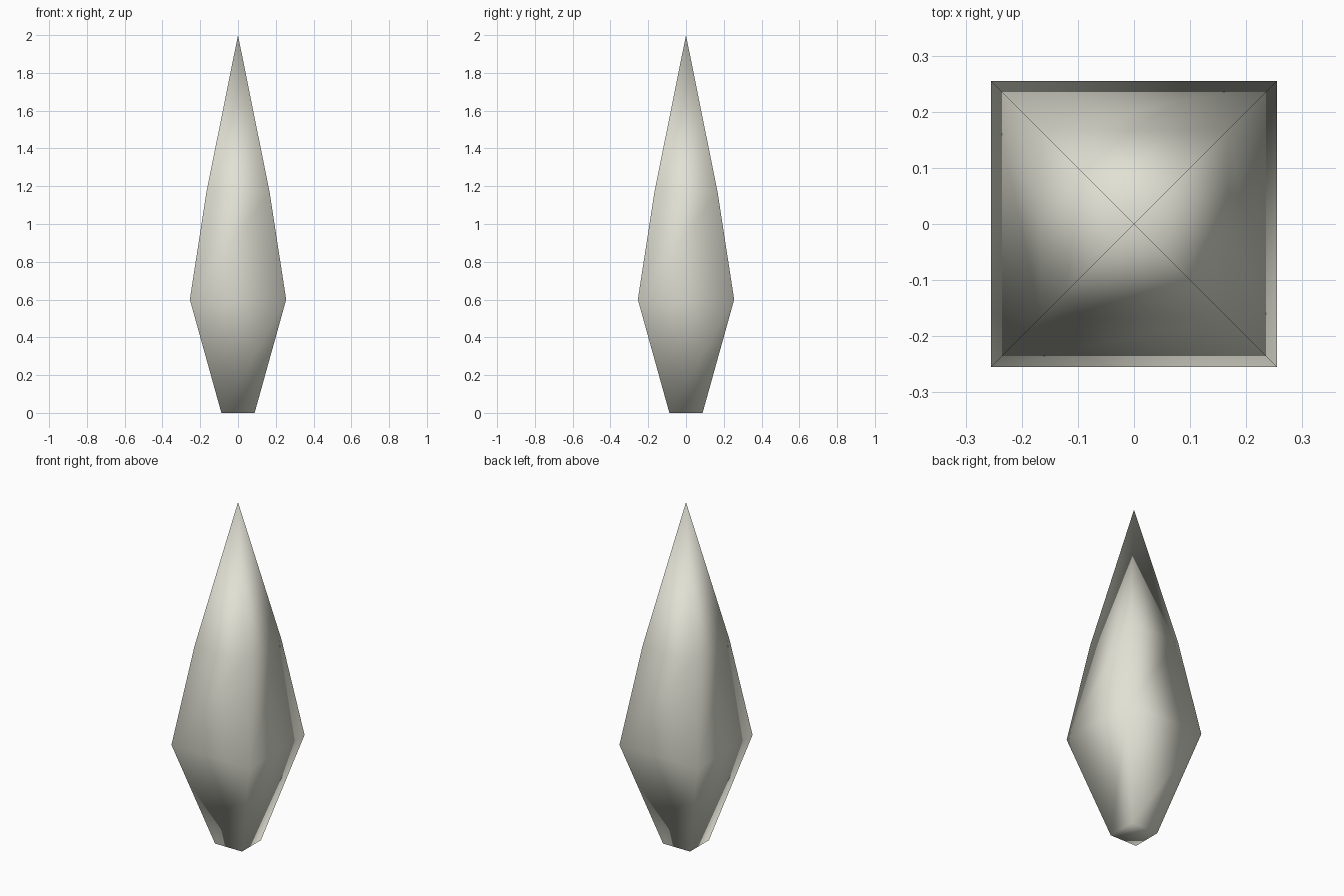
import bpy
import bmesh

if "Cube" in bpy.data.objects:
    bpy.data.objects.remove(bpy.data.objects["Cube"], do_unlink=True)

# Pale stone colour
stone = bpy.data.materials.new("pale_stone")
stone.use_nodes = True
colour = (0.75, 0.75, 0.66, 1.0)
stone.diffuse_color = colour
stone.node_tree.nodes["Principled BSDF"].inputs["Base Color"].default_value = colour

# Square cross-sections: half width, height
profile = [(0.088, 0.0), (0.255, 0.6), (0.167, 1.17)]
corners = [(-1, -1), (1, -1), (1, 1), (-1, 1)]

bm = bmesh.new()
rings = [[bm.verts.new((x * half, y * half, z)) for x, y in corners]
         for half, z in profile]
tip = bm.verts.new((0, 0, 2))

# Base cap, side walls and pointed top
bm.faces.new(rings[0])
for i in range(4):
    j = (i + 1) % 4
    for low, high in zip(rings, rings[1:]):
        bm.faces.new((low[i], low[j], high[j], high[i]))
    bm.faces.new((rings[-1][i], rings[-1][j], tip))
bmesh.ops.recalc_face_normals(bm, faces=bm.faces)

# The whole body is softly shaded, corners included
for face in bm.faces:
    face.smooth = True

mesh = bpy.data.meshes.new("pointed_spike")
bm.to_mesh(mesh)
bm.free()
mesh.materials.append(stone)
spike = bpy.data.objects.new("pointed_spike", mesh)
bpy.context.collection.objects.link(spike)
